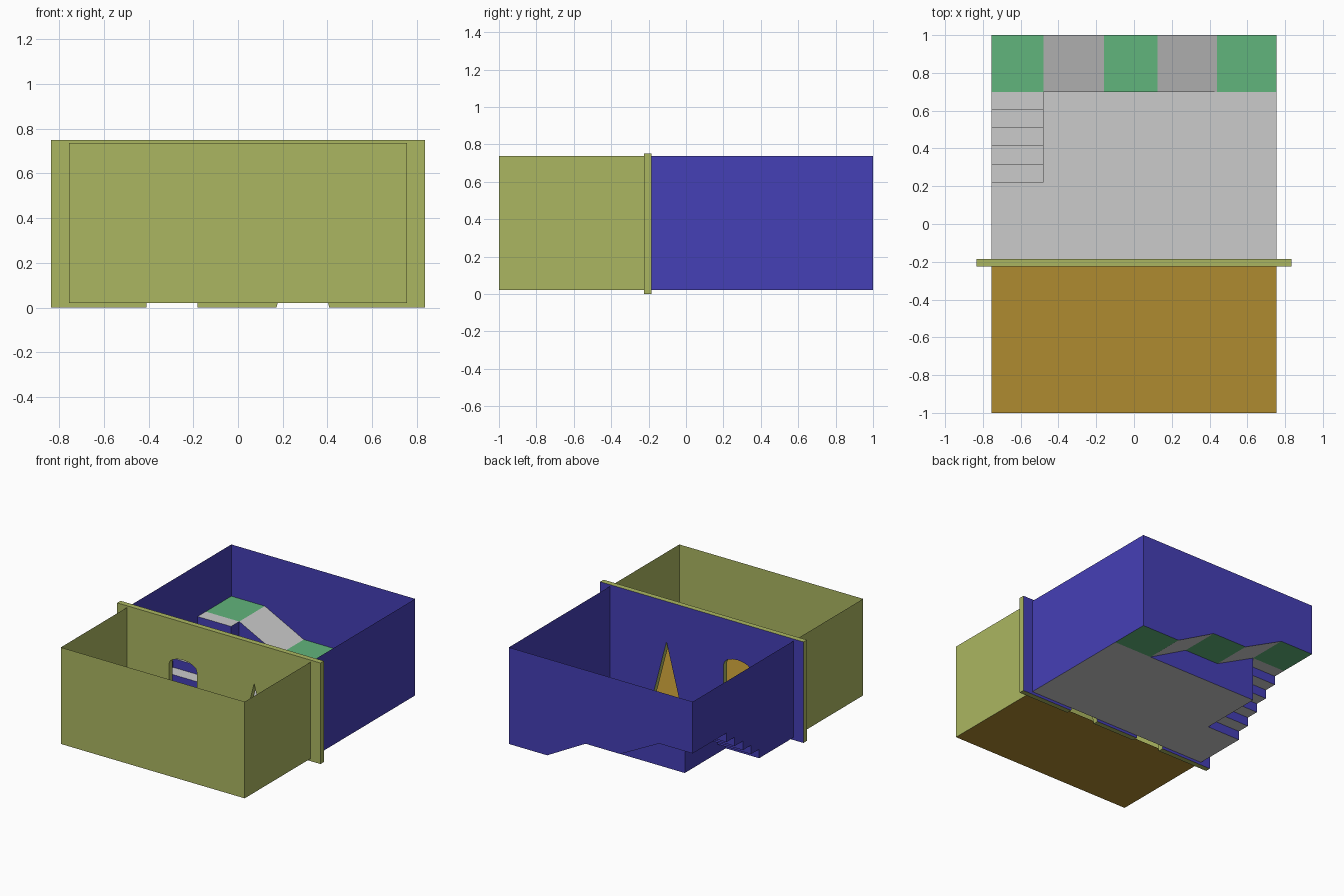
import bpy, bmesh, math

if "Cube" in bpy.data.objects:
    bpy.data.objects.remove(bpy.data.objects["Cube"])


def material(name, rgb):
    m = bpy.data.materials.new(name)
    m.diffuse_color = (*rgb, 1)
    m.use_nodes = True
    m.node_tree.nodes["Principled BSDF"].inputs["Base Color"].default_value = m.diffuse_color
    return m


OLIVE = material("olive_wall", (0.41, 0.47, 0.12))
BLUE = material("blue_wall", (0.06, 0.05, 0.47))
BROWN = material("ochre_floor", (0.43, 0.26, 0.03))
GREEN = material("green_platform", (0.12, 0.46, 0.20))


def sheets(name, polys, mat=None):
    """One object made of flat polygons, each a list of points."""
    bm = bmesh.new()
    for p in polys:
        bm.faces.new([bm.verts.new(v) for v in p])
    bmesh.ops.remove_doubles(bm, verts=bm.verts, dist=1e-5)
    me = bpy.data.meshes.new(name)
    bm.to_mesh(me)
    bm.free()
    ob = bpy.data.objects.new(name, me)
    bpy.context.collection.objects.link(ob)
    if mat:
        me.materials.append(mat)
    return ob


def flat(x0, x1, y0, y1, z):
    return [(x0, y0, z), (x1, y0, z), (x1, y1, z), (x0, y1, z)]


def at_x(x, prof):
    return [(x, y, z) for y, z in prof]


def at_y(y, prof):
    return [(x, y, z) for x, z in prof]


W, LOW, TOP = 0.755, 0.02, 0.737
DF, DB = -0.225, -0.185          # divider front and back
SX, SY0, PY = -0.48, 0.22, 0.70  # stair side, stair start, platform edge
HIGH, MID = 0.353, 0.19


def rect(a, b):
    return [(a, LOW), (b, LOW), (b, TOP), (a, TOP)]


# Front room
sheets("front_room_floor", [flat(-W, W, -1, DF, LOW)], BROWN)
sheets("front_room_walls", [at_y(-1, rect(-W, W)), at_x(-W, rect(DF, -1)),
                            at_x(W, rect(-1, DF))], OLIVE)

# Dividing wall: outline with an arched and a pointed opening
cx, half, spring, rise = -0.295, 0.115, 0.41, 0.06
arch = [(cx - half * math.cos(math.pi * i / 8), spring + rise * math.sin(math.pi * i / 8))
        for i in range(9)]
outline = ([(-0.835, 0), (cx - half, 0)] + arch + [(cx + half, 0)]
           + [(0.172, 0), (0.29, 0.452), (0.408, 0)]
           + [(0.835, 0), (0.835, 0.75), (-0.835, 0.75)])
polys = [at_y(DF, outline), at_y(DB, outline[::-1])]
for a, b in zip(outline, outline[1:] + outline[:1]):
    if (a[0], b[0]) in ((cx - half, -0.835),):
        continue
    # leave the thresholds between the wall feet open
    polys.append([(a[0], DF, a[1]), (a[0], DB, a[1]), (b[0], DB, b[1]), (b[0], DF, b[1])])
divider = sheets("dividing_wall", polys, OLIVE)
divider.data.materials.append(BLUE)
for f in divider.data.polygons:
    if f.normal.y > 0.99 and f.center.y > DB - 0.001:
        f.material_index = 1

# Terrain profile along the back and stair profile along the left side
terrain = [(-W, HIGH), (SX, HIGH), (-0.16, MID), (0.125, MID), (0.44, LOW), (W, LOW)]
N = 5
step, riser = (PY - SY0) / N, (HIGH - LOW) / N
stairs = [(SY0, LOW)]
for i in range(N):
    z = LOW + (i + 1) * riser
    stairs += [(SY0 + i * step, z), (SY0 + (i + 1) * step, z)]

# Back room floor, around the stair footprint
sheets("back_room_floor", [flat(-W, SX, DB, SY0, LOW), flat(SX, W, DB, PY, LOW)])

# Platforms and ramps
bands = [[(a[0], PY, a[1]), (b[0], PY, b[1]), (b[0], 1, b[1]), (a[0], 1, a[1])]
         for a, b in zip(terrain, terrain[1:])]
sheets("platforms", bands[::2], GREEN)
sheets("ramps", bands[1::2])

# Stairs
strips = [[(-W, a[0], a[1]), (SX, a[0], a[1]), (SX, b[0], b[1]), (-W, b[0], b[1])]
          for a, b in zip(stairs, stairs[1:])]
sheets("stair_risers", strips[::2], BLUE)
sheets("stair_treads", strips[1::2])
sheets("stair_side", [at_x(SX, stairs + [(PY, LOW)])], BLUE)
sheets("retaining_wall", [at_y(PY, [(SX, LOW)] + terrain[1:5])], BLUE)

# Back room outer walls, cut along the ground
sheets("back_room_walls", [
    at_x(W, rect(DB, 1)),
    at_y(1, terrain[::-1] + [(-W, TOP), (W, TOP)]),
    at_x(-W, [(DB, LOW)] + stairs + [(1, HIGH), (1, TOP), (DB, TOP)]),
], BLUE)
